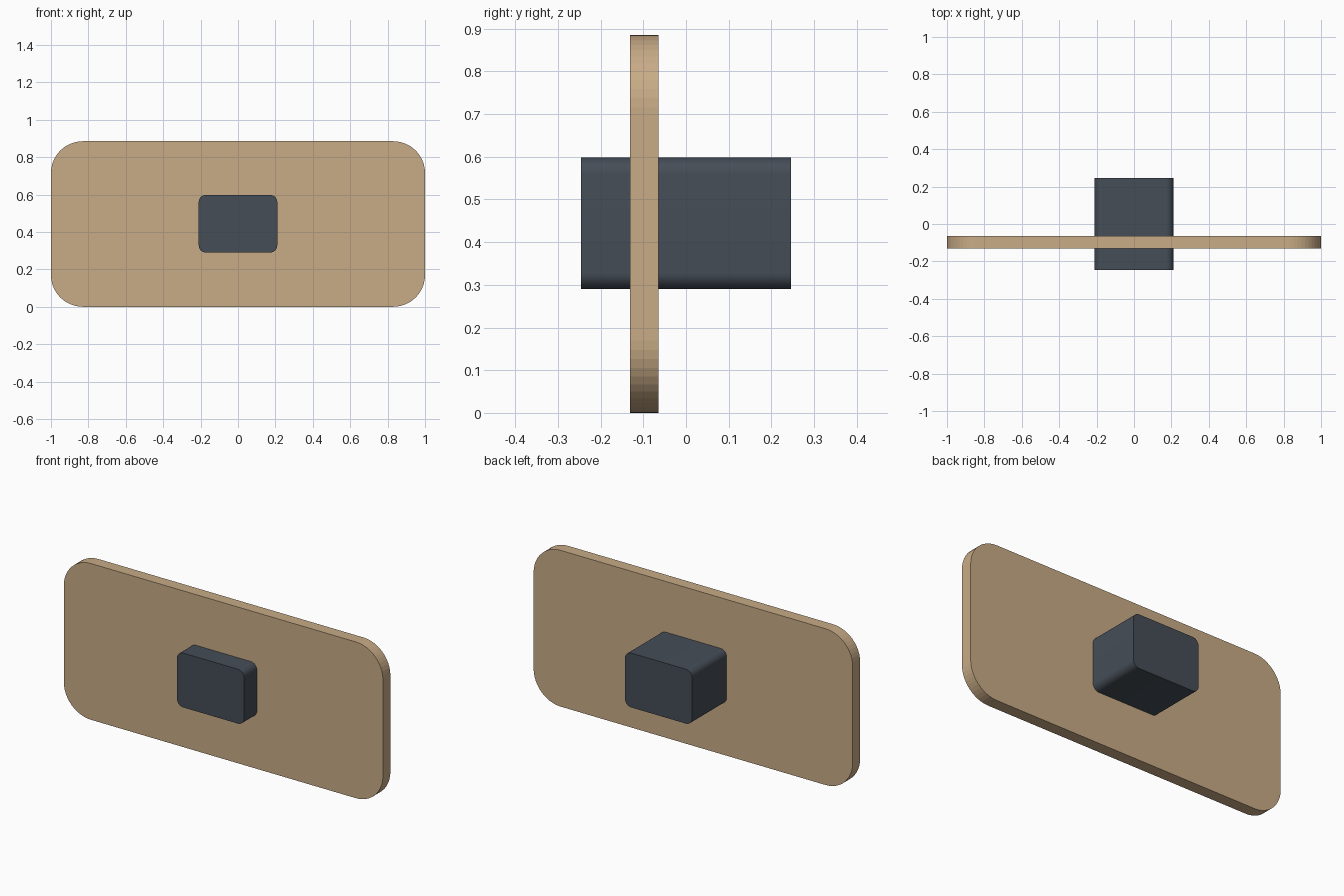
import bpy, bmesh, math

if "Cube" in bpy.data.objects:
    bpy.data.objects.remove(bpy.data.objects["Cube"])


def material(name, color):
    m = bpy.data.materials.new(name)
    m.diffuse_color = (*color, 1)
    m.use_nodes = True
    m.node_tree.nodes["Principled BSDF"].inputs["Base Color"].default_value = m.diffuse_color
    return m


def rounded_slab(name, half_w, z0, z1, y0, y1, r, seg, mat, smooth=False):
    """Rounded rectangle in the XZ plane, extruded along Y."""
    pts = []
    corners = [(half_w - r, z1 - r), (-half_w + r, z1 - r),
               (-half_w + r, z0 + r), (half_w - r, z0 + r)]
    for i, (cx, cz) in enumerate(corners):
        for k in range(seg + 1):
            a = math.pi / 2 * (i + k / seg)
            pts.append((cx + r * math.cos(a), cz + r * math.sin(a)))
    bm = bmesh.new()
    face = bm.faces.new([bm.verts.new((x, y0, z)) for x, z in pts])
    ext = bmesh.ops.extrude_face_region(bm, geom=[face], use_keep_orig=True)
    moved = [v for v in ext["geom"] if isinstance(v, bmesh.types.BMVert)]
    bmesh.ops.translate(bm, verts=moved, vec=(0, y1 - y0, 0))
    bmesh.ops.recalc_face_normals(bm, faces=bm.faces)
    mesh = bpy.data.meshes.new(name)
    bm.to_mesh(mesh)
    bm.free()
    mesh.materials.append(mat)
    ob = bpy.data.objects.new(name, mesh)
    bpy.context.collection.objects.link(ob)
    if smooth:
        bpy.ops.object.select_all(action='DESELECT')
        ob.select_set(True)
        bpy.context.view_layer.objects.active = ob
        bpy.ops.object.shade_smooth_by_angle(angle=math.radians(35))
    return ob


tan = material("tan", (0.58, 0.41, 0.24))
slate = material("slate", (0.06, 0.075, 0.095))

# Upright plate with large rounded corners
rounded_slab("plate", 1.0, 0.0, 0.885, -0.131, -0.064, 0.17, 12, tan)

# Block passing through the plate
rounded_slab("block", 0.21, 0.29, 0.598, -0.246, 0.246, 0.038, 8, slate, smooth=True)
